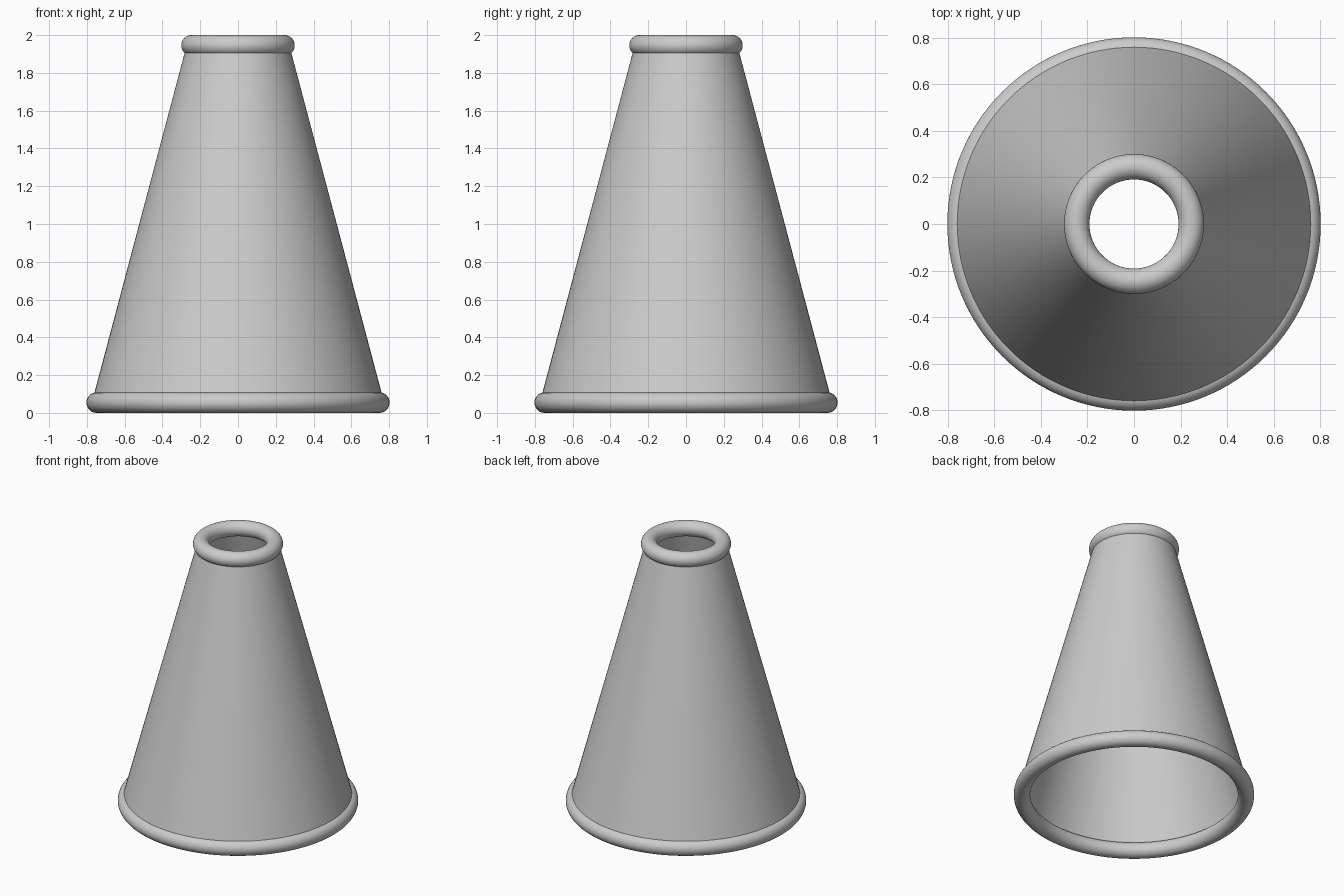
import bpy
import math

# Remove the default object
cube = bpy.data.objects.get("Cube")
if cube:
    bpy.data.objects.remove(cube, do_unlink=True)

SEGMENTS = 128
BEAD = 0.0545          # radius of the rolled rims
WALL = 0.026           # wall thickness, measured sideways
LOW = (0.748, BEAD)    # bottom rim centre: radius, height
HIGH = (0.246, 2 - BEAD)

grey = bpy.data.materials.new("plain grey")
grey.use_nodes = True
colour = (0.6, 0.6, 0.6, 1)
grey.diffuse_color = colour
grey.node_tree.nodes["Principled BSDF"].inputs["Base Color"].default_value = colour


def finish(obj, name):
    obj.name = name
    obj.data.materials.append(grey)
    bpy.ops.object.select_all(action="DESELECT")
    obj.select_set(True)
    bpy.context.view_layer.objects.active = obj
    bpy.ops.object.shade_smooth_by_angle(angle=math.radians(40))


def rim(name, centre):
    bpy.ops.mesh.primitive_torus_add(
        major_radius=centre[0], minor_radius=BEAD, location=(0, 0, centre[1]),
        major_segments=SEGMENTS, minor_segments=32)
    finish(bpy.context.object, name)


def lathe(name, profile):
    """Revolve a closed (radius, height) profile around z."""
    count = len(profile)
    verts, faces = [], []
    for s in range(SEGMENTS):
        a = math.tau * s / SEGMENTS
        verts += [(r * math.cos(a), r * math.sin(a), z) for r, z in profile]
        t = (s + 1) % SEGMENTS
        for i in range(count):
            j = (i + 1) % count
            faces.append((s * count + i, t * count + i, t * count + j, s * count + j))
    mesh = bpy.data.meshes.new(name)
    mesh.from_pydata(verts, [], faces)
    obj = bpy.data.objects.new(name, mesh)
    bpy.context.collection.objects.link(obj)
    finish(obj, name)


# Thin tapered wall, its inner face running between the rim centres
lathe("cone_wall", [(LOW[0] + WALL, LOW[1]), (HIGH[0] + WALL, HIGH[1]), HIGH, LOW])

# Rolled rims at both openings
rim("bottom_rim", LOW)
rim("top_rim", HIGH)
